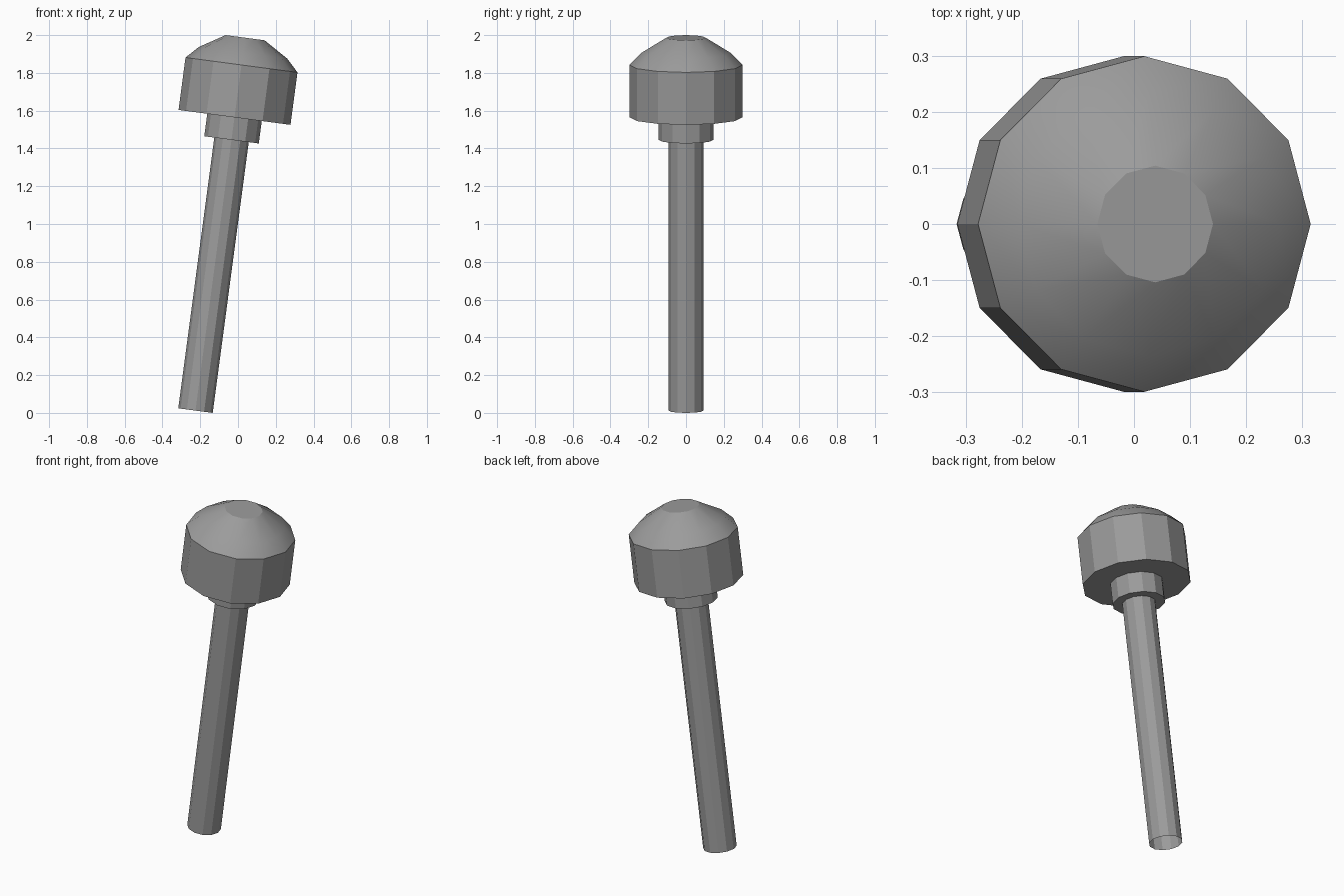
import bpy
import bmesh
from math import cos, pi, radians, sin
from mathutils import Matrix

SIDES = 12
default = bpy.data.objects.get("Cube")
if default:
    bpy.data.objects.remove(default, do_unlink=True)

# Single plain grey
grey = bpy.data.materials.new("grey")
grey.use_nodes = True
colour = (0.33, 0.33, 0.33, 1)
grey.diffuse_color = colour
grey.node_tree.nodes["Principled BSDF"].inputs["Base Color"].default_value = colour

# Everything leans sideways about the foot of the handle
lean = Matrix.Translation((-0.225, 0, 0.0121)) @ Matrix.Rotation(radians(7.58), 4, "Y")


def turned_part(name, profile, cap_bottom=False, cap_top=False):
    """Revolve (radius, height) pairs, bottom to top, around the leaning axis."""
    bm = bmesh.new()
    rings = []
    for radius, height in profile:
        angles = [2 * pi * i / SIDES for i in range(SIDES)]
        rings.append([bm.verts.new((radius * cos(a), radius * sin(a), height)) for a in angles])
    for low, high in zip(rings, rings[1:]):
        for i in range(SIDES):
            j = (i + 1) % SIDES
            bm.faces.new((low[i], low[j], high[j], high[i]))
    if cap_bottom:
        bm.faces.new(rings[0][::-1])
    if cap_top:
        bm.faces.new(rings[-1])
    mesh = bpy.data.meshes.new(name)
    bm.to_mesh(mesh)
    bm.free()
    mesh.materials.append(grey)
    obj = bpy.data.objects.new(name, mesh)
    bpy.context.collection.objects.link(obj)
    obj.matrix_world = lean
    # Crisp facets on the walls, soft dome
    bpy.ops.object.select_all(action="DESELECT")
    obj.select_set(True)
    bpy.context.view_layer.objects.active = obj
    bpy.ops.object.shade_smooth_by_angle(angle=radians(29))
    return obj


# Handle is an open tube at the foot
turned_part("handle", [(0.092, 0), (0.092, 1.446)])
turned_part("collar", [(0.1455, 1.446), (0.1455, 1.566)], cap_bottom=True)
turned_part("domed_head",
            [(0.299, 1.566), (0.299, 1.846), (0.236, 1.911), (0.104, 1.9915)],
            cap_bottom=True, cap_top=True)
